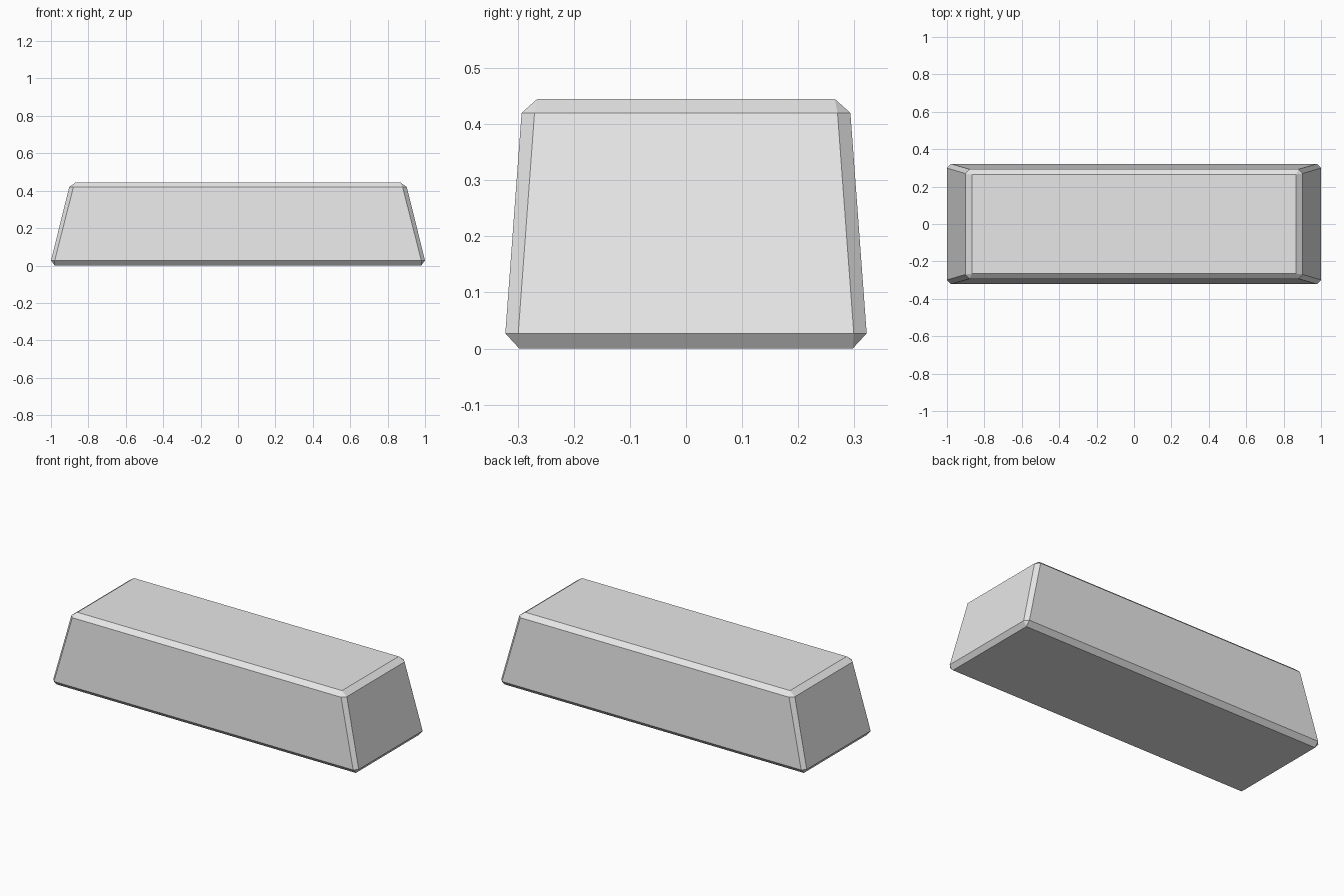
import bpy
import bmesh
from math import radians

cube = bpy.data.objects.get("Cube")
if cube:
    bpy.data.objects.remove(cube, do_unlink=True)

# Plain grey material
grey = bpy.data.materials.new("light_grey")
grey.use_nodes = True
colour = (0.8, 0.8, 0.8, 1)
grey.diffuse_color = colour
grey.node_tree.nodes["Principled BSDF"].inputs["Base Color"].default_value = colour

# One chamfered corner of the tapered block, mirrored to all four corners
corner = [
    (0.98, 0.297, 0),        # underside
    (0.98, 0.322, 0.027),    # long wall, bottom
    (1.0, 0.299, 0.027),     # end wall, bottom
    (0.88, 0.293, 0.42),     # long wall, top
    (0.902, 0.27, 0.42),     # end wall, top
    (0.867, 0.265, 0.445),   # top face
]
bm = bmesh.new()
for sx in (-1, 1):
    for sy in (-1, 1):
        for x, y, z in corner:
            bm.verts.new((sx * x, sy * y, z))

# Wrap the corners in a shell and merge the flat panels
bmesh.ops.convex_hull(bm, input=bm.verts[:])
bmesh.ops.dissolve_limit(bm, angle_limit=radians(5), verts=bm.verts[:], edges=bm.edges[:])
bmesh.ops.recalc_face_normals(bm, faces=bm.faces[:])

mesh = bpy.data.meshes.new("tapered_block")
bm.to_mesh(mesh)
bm.free()
mesh.materials.append(grey)
block = bpy.data.objects.new("tapered_block", mesh)
bpy.context.collection.objects.link(block)
